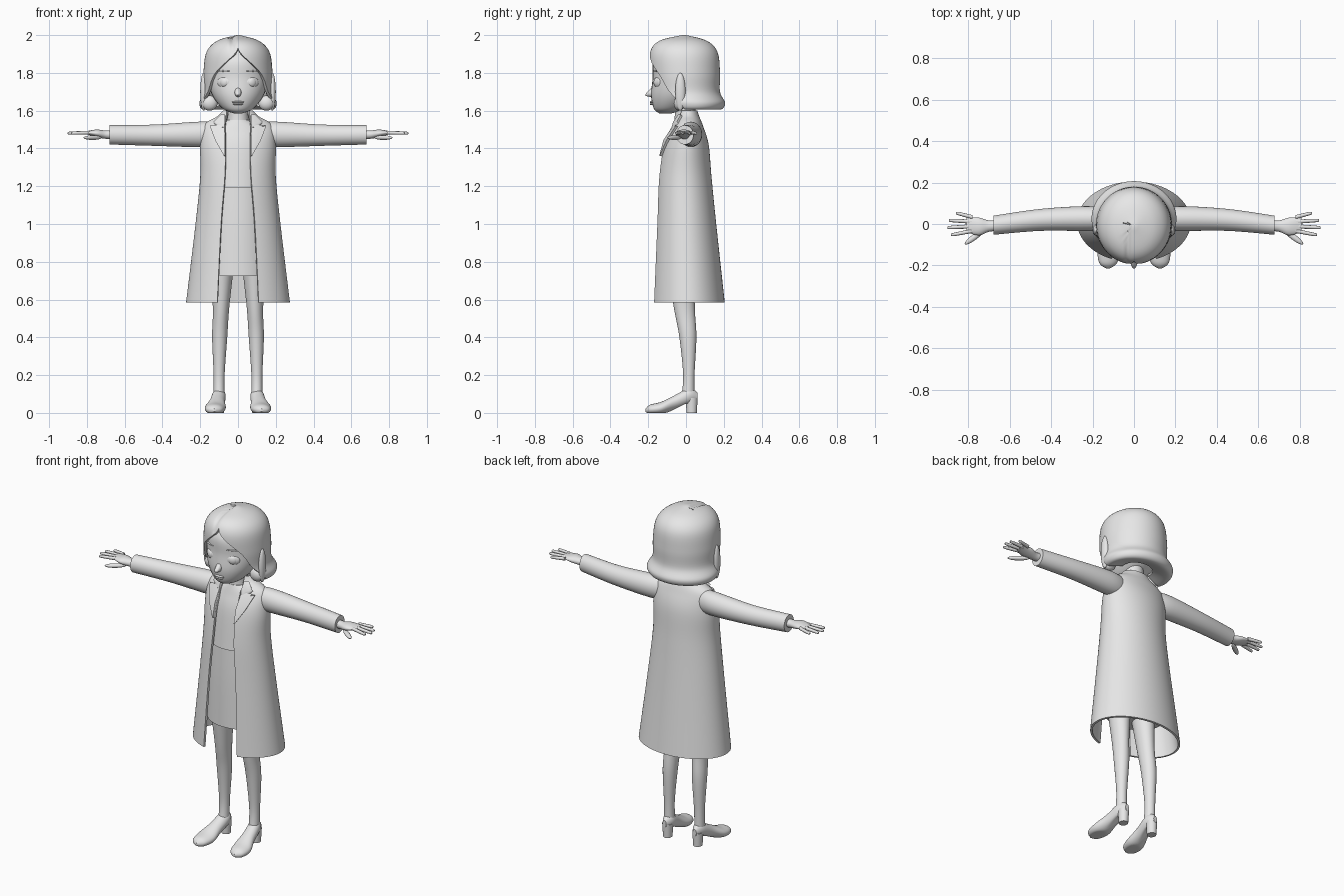
import bpy, bmesh, math
from mathutils import Vector
from mathutils.bvhtree import BVHTree

if "Cube" in bpy.data.objects:
    bpy.data.objects.remove(bpy.data.objects["Cube"])

colour = (0.8, 0.8, 0.8, 1)
grey = bpy.data.materials.new("plain_light_grey")
grey.use_nodes = True
grey.diffuse_color = colour
grey.node_tree.nodes["Principled BSDF"].inputs["Base Color"].default_value = colour
parts = []


def finish(name, bm, thickness=0, offset=-1):
    """Turn a bmesh into a coloured object, optionally given thickness."""
    bmesh.ops.remove_doubles(bm, verts=bm.verts, dist=0.0001)
    bmesh.ops.recalc_face_normals(bm, faces=bm.faces)
    mesh = bpy.data.meshes.new(name)
    bm.to_mesh(mesh)
    bm.free()
    part = bpy.data.objects.new(name, mesh)
    mesh.materials.append(grey)
    bpy.context.collection.objects.link(part)
    if thickness:
        modifier = part.modifiers.new("thickness", 'SOLIDIFY')
        modifier.thickness, modifier.offset = thickness, offset
    parts.append(part)
    return part


def smooth_rows(rows, steps):
    """Catmull-Rom interpolation between cross-section rows."""
    smooth = []
    last = len(rows) - 1
    for i in range(last):
        columns = list(zip(rows[max(i - 1, 0)], rows[i], rows[i + 1], rows[min(i + 2, last)]))
        for j in range(steps):
            t = j / steps
            smooth.append([b + t / 2 * (c - a + t * (2 * a - 5 * b + 4 * c - d + t * (3 * (b - c) + d - a)))
                           for a, b, c, d in columns])
    return smooth + [list(rows[-1])]


def loft_mesh(rows, axis='Z', side=1, sides=32, steps=6, caps=(True, True)):
    """Rows: position along axis, centre u, centre v, radius u, radius v, optional front gap."""
    bm = bmesh.new()
    rings = []
    for along, centre_u, centre_v, radius_u, radius_v, *gap in smooth_rows(rows, steps):
        start = math.asin(min(1, max(0, gap[0]) / radius_u)) if gap else 0
        ring = []
        for i in range(sides + 1):
            angle = start + 2 * (math.pi - start) * i / sides
            u = centre_u + radius_u * math.sin(angle)
            v = centre_v - radius_v * math.cos(angle)
            x, y, z = {'X': (along, u, v), 'Y': (u, along, v), 'Z': (u, v, along)}[axis]
            ring.append(bm.verts.new((x * side, y, z)))
        rings.append(ring)
    bridge(bm, rings)
    for wanted, ring in zip(caps, (rings[0], rings[-1])):
        if wanted:
            bm.faces.new(ring[:sides])
    return bm


def bridge(bm, rings):
    """Fill quads between neighbouring rows of vertices."""
    for lower, upper in zip(rings, rings[1:]):
        for i in range(len(lower) - 1):
            bm.faces.new((lower[i], lower[i + 1], upper[i + 1], upper[i]))


def loft(name, rows, axis='Z', side=1, sides=32):
    return finish(name, loft_mesh(rows, axis, side, sides))


def body(rows):
    """Rows of height, half width, front y, back y and optional gap, as loft rows."""
    return [(z, 0, (front + back) / 2, width, (back - front) / 2, *gap)
            for z, width, front, back, *gap in rows]


def ellipsoid(name, centre, radii, turn=0):
    bm = bmesh.new()
    bmesh.ops.create_uvsphere(bm, u_segments=24, v_segments=14, radius=1)
    bmesh.ops.scale(bm, vec=radii, verts=bm.verts)
    part = finish(name, bm)
    part.location = centre
    part.rotation_euler.z = turn


# Coat: open shell with a front gap
coat_mesh = loft_mesh(body([
    (.585, .275, -.185, .205, .11), (1, .225, -.165, .16, .09), (1.25, .2, -.15, .135, .07),
    (1.42, .2, -.12, .12, .066), (1.52, .185, -.07, .09, .066), (1.57, .11, -.045, .07, .06),
    (1.6, .08, -.04, .06, .06)]), sides=64, caps=(False, False))
coat_surface = BVHTree.FromBMesh(coat_mesh)
finish("coat", coat_mesh, .012)

# Shirt, skirt and neck
loft("shirt", body([(1.19, .15, -.137, .11), (1.4, .15, -.11, .1), (1.5, .13, -.08, .07),
                    (1.55, .064, -.063, .055)]))
loft("skirt", body([(.725, .18, -.143, .15), (1, .165, -.137, .13), (1.21, .145, -.127, .1)]))
loft("neck", body([(1.48, .07, -.07, .06), (1.56, .055, -.06, .05), (1.66, .055, -.06, .05)]))

# Head and face
loft("head", body([(1.585, .02, -.14, -.08), (1.61, .08, -.17, 0), (1.68, .135, -.185, .09),
                   (1.77, .16, -.177, .13), (1.87, .15, -.17, .13), (1.95, .08, -.1, .06)]))
loft("nose", [(-.215, 0, 1.683, .004, .004), (-.2, 0, 1.69, .014, .015),
              (-.17, 0, 1.7, .02, .03)], 'Y')
for name, height, width in (("upper_lip", 1.645, .033), ("lower_lip", 1.635, .026)):
    ellipsoid(name, (0, -.18, height), (width, .012, .006))

# Hair: bob with a face opening, curled-in ends and a parting groove
hair_mesh = loft_mesh(body([
    (2, .01, -.02, 0, 0), (1.97, .11, -.14, .11, 0), (1.91, .167, -.19, .167, .01),
    (1.8, .183, -.193, .18, .12), (1.7, .183, -.18, .18, .16), (1.64, .205, -.155, .207, .195),
    (1.605, .18, -.12, .18, .175), (1.63, .09, -.05, .1, .088)]), sides=96, caps=(True, False))
for vert in hair_mesh.verts:
    if vert.co.y < 0 and vert.co.z > 1.9:
        vert.co.z -= .012 * max(0, 1 - abs(vert.co.x + .03) / .02)
finish("hair", hair_mesh, .016)

for side, label in ((1, "left_"), (-1, "right_")):
    # Eyes, brows and ears
    ellipsoid(label + "eye", (.075 * side, -.151, 1.75), (.037, .014, .029), .45 * side)
    ellipsoid(label + "iris", (.075 * side, -.156, 1.75), (.024, .013, .024), .45 * side)
    ellipsoid(label + "brow", (.08 * side, -.157, 1.81), (.04, .006, .004), .4 * side)
    ellipsoid(label + "ear", (.165 * side, 0, 1.71), (.018, .027, .042))

    # Hair locks beside the ear
    ellipsoid(label + "side_lock", (.182 * side, -.03, 1.7), (.018, .027, .1))
    ellipsoid(label + "front_curl", (.15 * side, -.035, 1.64), (.042, .03, .04))

    # Notched lapel following the coat front
    lapel = bmesh.new()
    rings = []
    for z, outer in ((1.36, .072), (1.44, .118), (1.518, .147), (1.516, .108), (1.537, .128), (1.575, .09)):
        ring = []
        for j in range(6):
            x = .068 + (outer - .068) * j / 5
            hit = coat_surface.ray_cast(Vector((x, -1, z)), Vector((0, 1, 0)))[0]
            y = hit.y if hit and hit.y < 0 else -.04
            ring.append(lapel.verts.new((x * side, y - .008, z)))
        rings.append(ring)
    bridge(lapel, rings)
    finish(label + "lapel", lapel, .014, 0)

    # Sleeve
    loft(label + "sleeve", [(.12, .02, 1.475, .05, .065), (.22, .026, 1.474, .06, .067),
                            (.45, .02, 1.47, .053, .056), (.68, -.006, 1.472, .046, .051)], 'X', side)

    # Hand with evenly fanned fingers
    loft(label + "palm", [(.65, -.006, 1.474, .028, .026), (.7, -.01, 1.473, .027, .022),
                          (.75, -.012, 1.48, .043, .02), (.81, -.004, 1.484, .035, .006)], 'X', side)
    for i, finger in enumerate(("index", "middle", "ring", "little")):
        spread = i - 1.5
        base, end = .022 * spread, .034 * spread
        tip = .9 - .012 * (spread + .3) ** 2
        loft(label + finger + "_finger", [(.78, base, 1.484, .01, .01), (tip - .01, end, 1.481, .008, .008),
                                          (tip, end, 1.48, .002, .002)], 'X', side, 12)
    ellipsoid(label + "thumb", (.77 * side, -.062, 1.457), (.06, .014, .012), -.65 * side)

    # Leg
    loft(label + "leg", [(.75, .085, -.025, .06, .07), (.55, .09, -.008, .043, .055),
                         (.4, .097, .01, .04, .045), (.2, .1, .015, .029, .03),
                         (.08, .1, .01, .03, .035)], 'Z', side)

    # Shoe: flat-soled toe, raised arch and block heel
    shoe = loft_mesh([(.062, .1, .085, .012, .02), (.02, .1, .09, .034, .042),
                      (-.06, .11, .055, .041, .038), (-.13, .12, .026, .055, .033),
                      (-.19, .125, .018, .042, .025), (-.215, .125, .014, .008, .008)], 'Y', side)
    for vert in shoe.verts:
        vert.co.z = max(vert.co.z, 0, .05 + .5 * min(vert.co.y, 0))
    finish(label + "shoe", shoe)
    loft(label + "shoe_heel", [(0, .1, .03, .025, .027), (.08, .1, .03, .03, .032)], 'Z', side)

# Bake modifiers and smooth the shading
bpy.ops.object.select_all(action='DESELECT')
for part in parts:
    part.select_set(True)
bpy.context.view_layer.objects.active = parts[0]
bpy.ops.object.convert(target='MESH')
bpy.ops.object.shade_smooth_by_angle(angle=math.radians(40))
